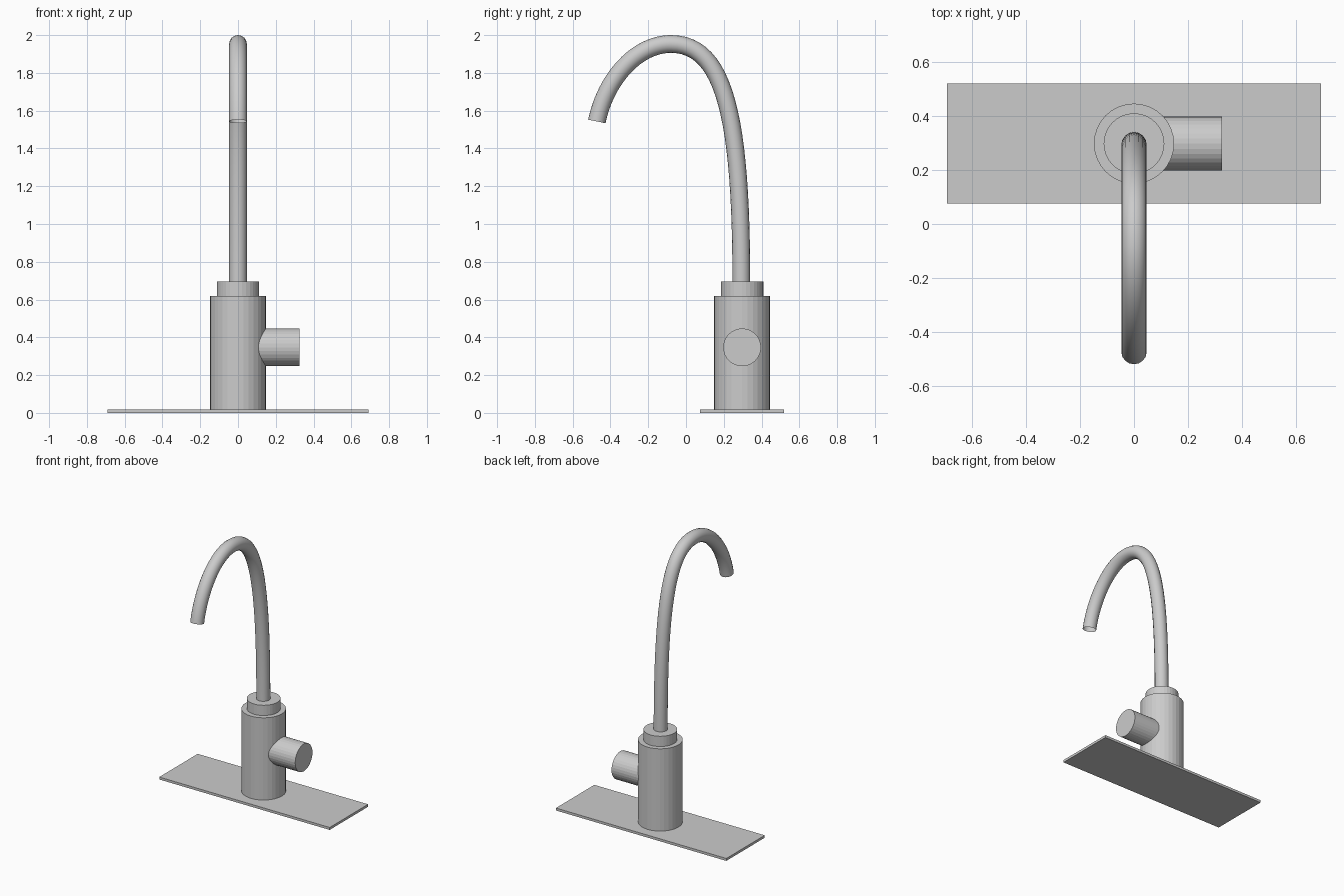
import bpy
import math

if "Cube" in bpy.data.objects:
    bpy.data.objects.remove(bpy.data.objects["Cube"])

Y = 0.297  # shared axis of the plate, body and spout


def cylinder(name, radius, start, end, axis="Z", height=0.0):
    """Cylinder along Z, or along X at the given height."""
    mid = (start + end) / 2
    loc = (0, Y, mid) if axis == "Z" else (mid, Y, height)
    rot = (0, 0, 0) if axis == "Z" else (0, math.pi / 2, 0)
    bpy.ops.mesh.primitive_cylinder_add(vertices=32, radius=radius,
                                        depth=end - start, location=loc, rotation=rot)
    bpy.context.object.name = name


# Thin mounting plate
bpy.ops.mesh.primitive_cube_add(size=1, location=(0, Y, 0.009))
plate = bpy.context.object
plate.name = "base_plate"
plate.scale = (1.38, 0.444, 0.018)

# Body, collar and side knob
cylinder("body", 0.148, 0.01, 0.62)
cylinder("collar", 0.112, 0.61, 0.695)
cylinder("side_knob", 0.10, 0.09, 0.325, axis="X", height=0.347)

# Gooseneck spout: open tube swept along a bezier (left handle, point, right handle in y, z)
path = [
    ((0.293, 0.40), (0.293, 0.68), (0.293, 1.55)),
    ((0.21, 1.953), (-0.08, 1.953), (-0.26, 1.953)),
    ((-0.425, 1.77), (-0.472, 1.543), (-0.51, 1.36)),
]
curve = bpy.data.curves.new("spout", "CURVE")
curve.dimensions = "3D"
curve.bevel_depth = 0.047
curve.bevel_resolution = 6
curve.resolution_u = 24
spline = curve.splines.new("BEZIER")
spline.bezier_points.add(len(path) - 1)
for point, (left, co, right) in zip(spline.bezier_points, path):
    point.handle_left_type = point.handle_right_type = "FREE"
    point.co = (0, *co)
    point.handle_left = (0, *left)
    point.handle_right = (0, *right)
spout = bpy.data.objects.new("spout", curve)
bpy.context.collection.objects.link(spout)

# Turn the tube into a smooth mesh
bpy.ops.object.select_all(action="DESELECT")
spout.select_set(True)
bpy.context.view_layer.objects.active = spout
bpy.ops.object.convert(target="MESH")
bpy.ops.object.shade_smooth_by_angle()
